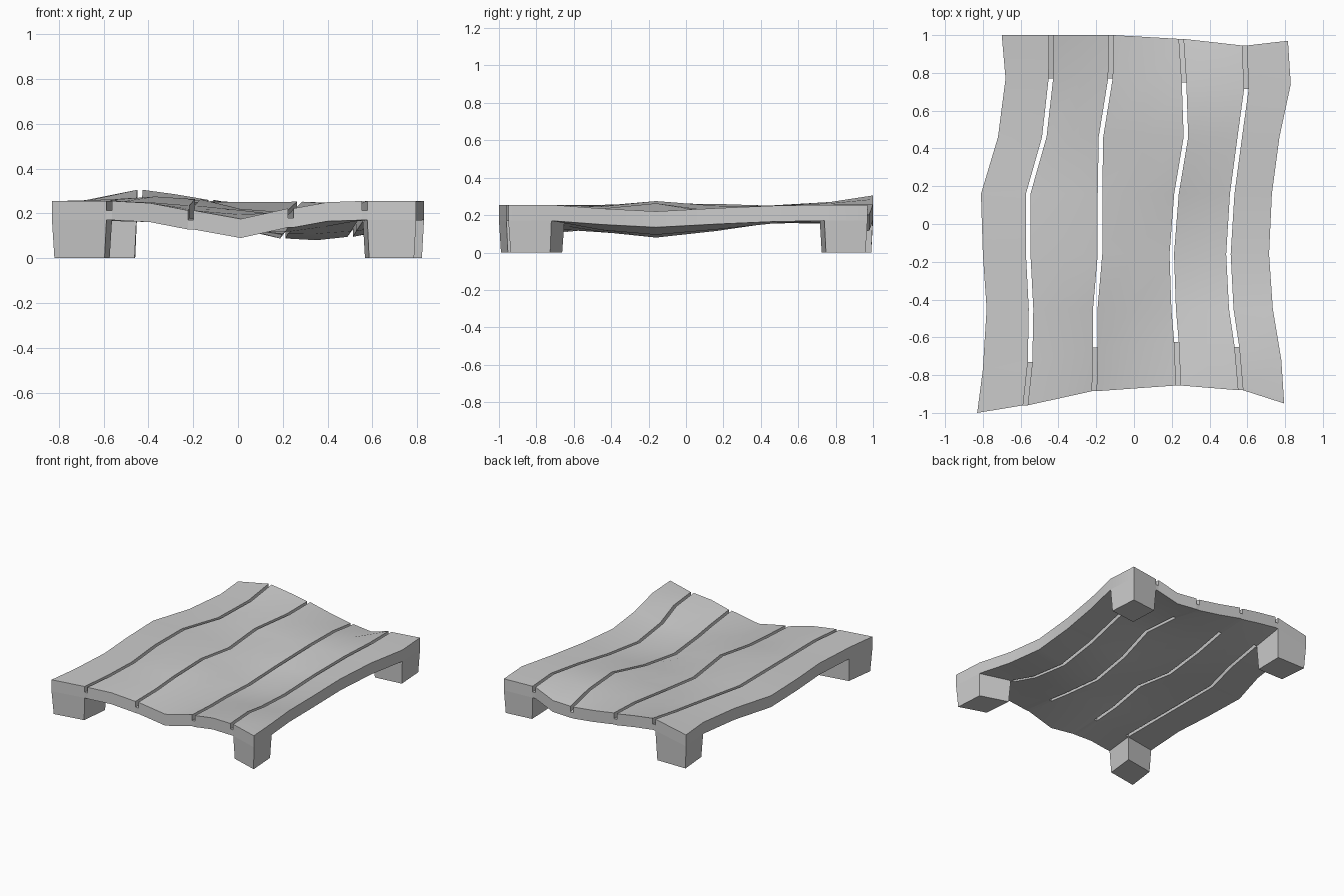
import bpy
from mathutils import Vector

if "Cube" in bpy.data.objects:
    bpy.data.objects.remove(bpy.data.objects["Cube"])

T = 0.085      # slab thickness
GAP = 0.012    # half width of a slot
FLOOR = 0.042  # groove depth at the plank ends
ROWS = 8

# Seam lines from left to right: x at each row, front y, back y
seams = [
    ((-.83, -.80, -.78, -.80, -.81, -.72, -.68, -.70), -1.0, 1.0),
    ((-.575, -.55, -.545, -.56, -.56, -.475, -.44, -.437), -.96, 1.0),
    ((-.21, -.205, -.205, -.18, -.18, -.175, -.125, -.12), -.885, 1.0),
    ((.235, .225, .21, .20, .225, .275, .265, .25), -.855, .98),
    ((.565, .545, .515, .50, .52, .56, .595, .585), -.88, .945),
    ((.795, .78, .735, .715, .73, .77, .83, .815), -.95, .97),
]
# Top height along each seam, and along the middle of the three wide planks
seam_z = [
    (.255, .255, .255, .255, .255, .252, .255, .255),
    (.255, .255, .25, .262, .26, .25, .27, .305),
    (.213, .22, .235, .263, .22, .25, .255, .26),
    (.222, .205, .193, .173, .205, .252, .24, .203),
    (.255, .25, .205, .18, .208, .24, .255, .248),
    (.255, .255, .235, .22, .237, .25, .255, .255),
]
mid_z = {
    1: (.246, .248, .246, .275, .25, .25, .263, .285),
    2: (.175, .195, .215, .22, .21, .25, .246, .228),
    3: (.25, .225, .195, .165, .2, .243, .246, .197),
}


def seam_point(i, r, dx=0):
    xs, front, back = seams[i]
    y = (front, front + .23, -.45, -.16, .16, .46, back - .23, back)[r]
    return Vector((xs[r] + dx, y, seam_z[i][r]))


def solid(name, top, bottom):
    """Closed block between two equal grids of points."""
    nr, nc = len(top), len(top[0])
    n = nr * nc
    verts = [p for g in (top, bottom) for row in g for p in row]
    faces = []
    for r in range(nr - 1):
        for c in range(nc - 1):
            a = r * nc + c
            q = (a, a + 1, a + nc + 1, a + nc)
            faces += [q, tuple(v + n for v in reversed(q))]
    rim = ([c for c in range(nc)] + [r * nc + nc - 1 for r in range(1, nr)]
           + [(nr - 1) * nc + c for c in range(nc - 2, -1, -1)]
           + [r * nc for r in range(nr - 2, 0, -1)])
    for a, b in zip(rim, rim[1:] + rim[:1]):
        faces.append((b, a, a + n, b + n))
    me = bpy.data.meshes.new(name)
    me.from_pydata(verts, [], faces)
    ob = bpy.data.objects.new(name, me)
    bpy.context.collection.objects.link(ob)
    bpy.ops.object.select_all(action='DESELECT')
    ob.select_set(True)
    bpy.context.view_layer.objects.active = ob
    bpy.ops.object.shade_smooth_by_angle(angle=0.5)
    return ob


def lower(grid, d):
    return [[p - Vector((0, 0, d)) for p in row] for row in grid]


# Five wavy planks
for i in range(5):
    grid = []
    for r in range(ROWS):
        a = seam_point(i, r, GAP if i > 0 else 0)
        b = seam_point(i + 1, r, -GAP if i < 4 else 0)
        row = [a, b]
        if i in mid_z:
            m = (a + b) / 2
            m.z = mid_z[i][r]
            row = [a, m, b]
        grid.append(row)
    solid(f"plank_{i + 1}", grid, lower(grid, T))

# Bridges that close the lower half of each slot at both ends
for i in range(1, 5):
    for side, rows in (("front", (0, 1)), ("back", (6, 7))):
        grid = [[seam_point(i, r, -GAP), seam_point(i, r, GAP)] for r in rows]
        solid(f"{side}_bridge_{i}", lower(grid, FLOOR), lower(grid, T))

# Four tapered corner legs under the plank ends
for side, (i, dl, dr) in {"left": (0, 0, -GAP), "right": (4, GAP, 0)}.items():
    for end, rows in (("front", (0, 1)), ("back", (6, 7))):
        top = lower([[seam_point(i, r, dl), seam_point(i + 1, r, dr)] for r in rows], T)
        mid = sum((p for row in top for p in row), Vector()) / 4
        foot = [[Vector((mid.x + (p.x - mid.x) * .92, mid.y + (p.y - mid.y) * .92, 0))
                 for p in row] for row in top]
        solid(f"{end}_{side}_leg", top, foot)
